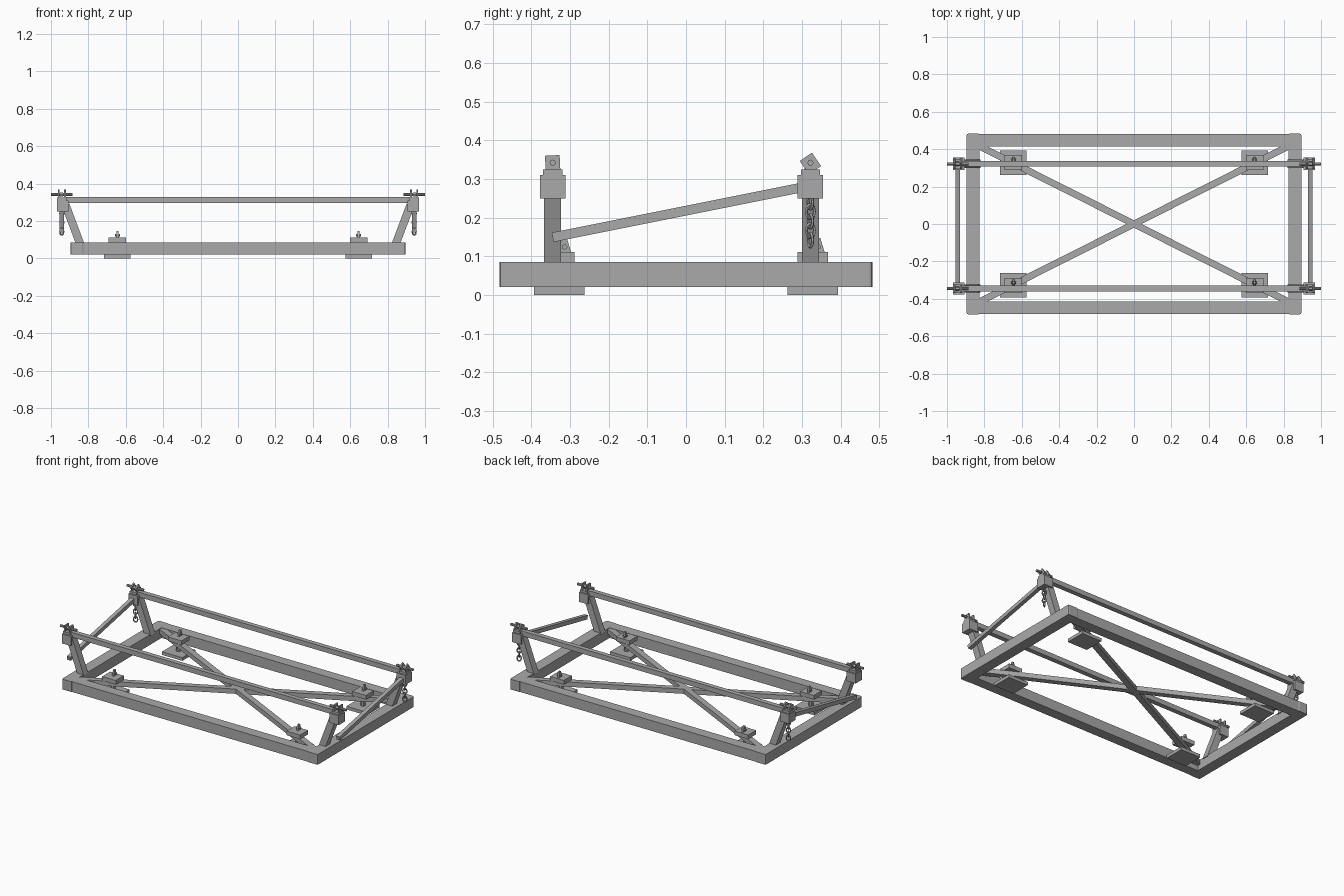
import bpy, bmesh, math
from mathutils import Vector, Matrix

cube = bpy.data.objects.get("Cube")
if cube:
    bpy.data.objects.remove(cube, do_unlink=True)

steel = bpy.data.materials.new("grey steel")
steel.use_nodes = True
GREY = (0.4, 0.4, 0.4, 1)
steel.diffuse_color = GREY
steel.node_tree.nodes["Principled BSDF"].inputs["Base Color"].default_value = GREY


def finish(name, bm):
    mesh = bpy.data.meshes.new(name)
    bmesh.ops.recalc_face_normals(bm, faces=bm.faces)
    bm.to_mesh(mesh)
    bm.free()
    mesh.materials.append(steel)
    obj = bpy.data.objects.new(name, mesh)
    bpy.context.collection.objects.link(obj)
    return obj


def box(name, center, size, turn=0, bevel=0):
    """Box, optionally turned about x, optionally with bevelled upright edges."""
    bm = bmesh.new()
    bmesh.ops.create_cube(bm, size=1, matrix=Matrix.Diagonal((*size, 1)))
    if bevel:
        upright = [e for e in bm.edges
                   if abs(e.verts[0].co.z - e.verts[1].co.z) > size[2] / 2]
        bmesh.ops.bevel(bm, geom=upright, offset=bevel, segments=2,
                        profile=0.5, affect='EDGES')
    bm.transform(Matrix.Translation(center) @ Matrix.Rotation(turn, 4, 'X'))
    return finish(name, bm)


def bar(name, start, end, width, height):
    """Rectangular bar between two points."""
    start, end = Vector(start), Vector(end)
    bm = bmesh.new()
    bmesh.ops.create_cube(bm, size=1)
    way = end - start
    bm.transform(Matrix.Translation((start + end) / 2)
                 @ way.to_track_quat('X', 'Z').to_matrix().to_4x4()
                 @ Matrix.Diagonal((way.length, width, height, 1)))
    return finish(name, bm)


def rod(name, center, radius, length, axis='Z', sides=8, tip=None):
    bm = bmesh.new()
    bmesh.ops.create_cone(bm, cap_ends=True, segments=sides, radius1=radius,
                          radius2=radius if tip is None else tip, depth=length)
    turn = Matrix.Rotation(math.pi / 2, 4, 'Y') if axis == 'X' else Matrix()
    bm.transform(Matrix.Translation(center) @ turn)
    return finish(name, bm)


def chain_link(name, center, turn):
    bpy.ops.mesh.primitive_torus_add(
        major_segments=10, minor_segments=5, major_radius=0.012,
        minor_radius=0.004, location=center,
        rotation=(math.pi / 2, 0, turn))
    link = bpy.context.object
    link.name = name
    link.scale.y = 1.4
    link.data.materials.append(steel)


def eye_tab(name, center):
    """Upright plate that narrows towards its top."""
    obj = box(name, center, (0.01, 0.034, 0.038))
    for v in obj.data.vertices:
        if v.co.z > center[2]:
            v.co.y = center[1] + (v.co.y - center[1]) * 0.35


# Base frame
for s, end in ((-1, "front"), (1, "back")):
    box(end + "_base_rail", (0, s * 0.447, 0.0525), (1.66, 0.066, 0.065))
for s, side in ((-1, "right"), (1, "left")):
    box(side + "_base_rail", (s * 0.86, 0, 0.0525), (0.07, 0.966, 0.065), bevel=0.008)
    # Crossed braces inside the frame
    bar(side + "_cross_brace", (-0.83, -s * 0.418, 0.068), (0.83, s * 0.418, 0.068),
        0.036, 0.03)

for end, y, roll in (("front", -0.345, 0.05), ("back", 0.322, 0.6)):
    # Long upper rail
    box(end + "_upper_rail", (0, y, 0.3125), (1.86, 0.03, 0.031))

    for s, side in ((-1, "right"), (1, "left")):
        tag = f"{side}_{end}_"
        # Leaning post and its cap block
        bar(tag + "post", (s * 0.841, y, 0.07), (s * 0.922, y, 0.285), 0.044, 0.043)
        box(tag + "cap_block", (s * 0.937, y, 0.28), (0.063, 0.066, 0.06))

        # Pin clamp on the cap
        box(tag + "clamp_base", (s * 0.942, y, 0.316), (0.05, 0.05, 0.016))
        for x in (0.925, 0.958):
            box(tag + "clamp_lug", (s * x, y, 0.34), (0.009, 0.038, 0.042), turn=roll)
        rod(tag + "clamp_pin", (s * 0.943, y, 0.342), 0.008, 0.114, 'X')
        rod(tag + "pin_collar", (s * 0.943, y, 0.342), 0.012, 0.016, 'X', 6)

        # Foot pad under the brace, locking block above it
        px, py = s * 0.645, math.copysign(0.328, y)
        box(tag + "foot_pad", (px, py, 0.01), (0.142, 0.13, 0.02))
        box(tag + "lock_block", (px, py, 0.0975), (0.095, 0.08, 0.026))
        rod(tag + "foot_stem", (px, py, 0.05), 0.014, 0.07)
        eye_tab(tag + "eye_tab", (px, py + 0.014, 0.128))
        rod(tag + "eye_pin", (px, py + 0.014, 0.124), 0.007, 0.026, 'X')

for s, side in ((-1, "right"), (1, "left")):
    # Sloping end bar
    bar(side + "_end_bar", (s * 0.942, -0.345, 0.149), (s * 0.942, 0.31, 0.28),
        0.025, 0.025)
    # Chain hanging below the back cap
    for i in range(5):
        chain_link(f"{side}_chain_link", (s * 0.942, 0.322, 0.24 - i * 0.0245),
                   0.5 + (i % 2) * math.pi / 2)
